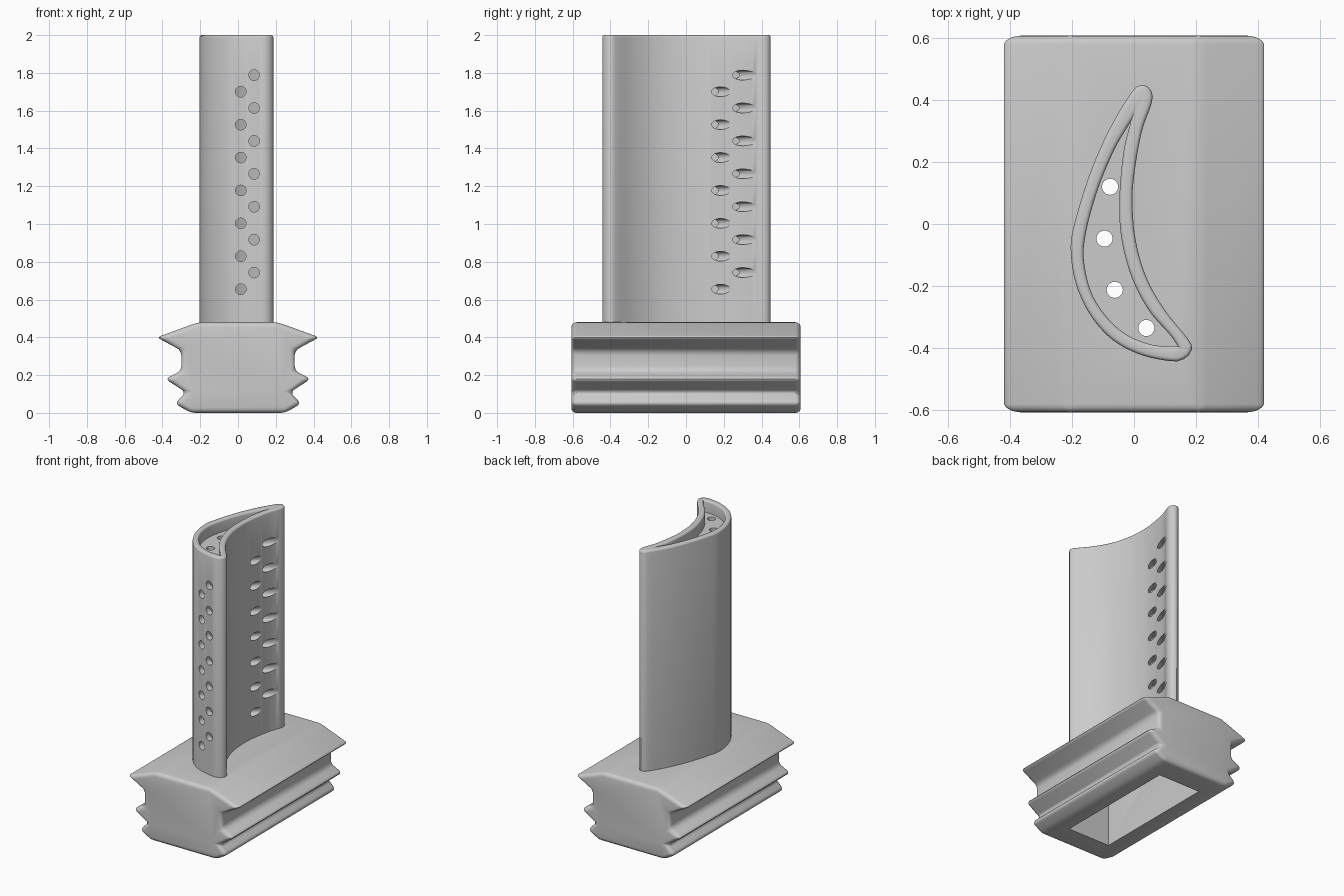
import bpy, bmesh, math
from mathutils import Vector

if "Cube" in bpy.data.objects:
    bpy.data.objects.remove(bpy.data.objects["Cube"])

HALF = 56  # outline points per side of the airfoil


def finish(bm, name):
    bmesh.ops.recalc_face_normals(bm, faces=bm.faces)
    me = bpy.data.meshes.new(name)
    bm.to_mesh(me)
    bm.free()
    ob = bpy.data.objects.new(name, me)
    bpy.context.collection.objects.link(ob)
    return ob


def spline(pts, before, after):
    """Smooth curve through pts, resampled to HALF even steps (last point left out)."""
    p = [Vector(v) for v in [before, *pts, after]]
    fine = []
    for a, b, c, d in zip(p, p[1:], p[2:], p[3:]):
        for k in range(24):
            t = k / 24
            fine.append(0.5 * (2 * b + (c - a) * t + (2 * a - 5 * b + 4 * c - d) * t**2
                               + (3 * b - a - 3 * c + d) * t**3))
    fine.append(p[-2])
    dist = [0.0]
    for a, b in zip(fine, fine[1:]):
        dist.append(dist[-1] + (b - a).length)
    out, j = [], 0
    for i in range(HALF):
        s = dist[-1] * i / HALF
        while dist[j + 1] < s:
            j += 1
        out.append(fine[j].lerp(fine[j + 1], (s - dist[j]) / (dist[j + 1] - dist[j])))
    return out


def loft(sections):
    """Join (outline, z) rings with quads and cap both ends."""
    bm = bmesh.new()
    rings = [[bm.verts.new((v.x, v.y, z)) for v in loop] for loop, z in sections]
    n = len(rings[0])
    for a, b in zip(rings, rings[1:]):
        for i in range(n):
            bm.faces.new((a[i], a[(i + 1) % n], b[(i + 1) % n], b[i]))
    bm.faces.new(rings[0])
    bm.faces.new(rings[-1])
    return bm, rings


def drill(bm, start, end, r=0.028):
    """Add a cylinder between two points."""
    a, b = Vector(start), Vector(end)
    d = b - a
    m = d.to_track_quat('Z', 'Y').to_matrix().to_4x4()
    m.translation = (a + b) / 2
    bmesh.ops.create_cone(bm, cap_ends=True, segments=24, radius1=r, radius2=r,
                          depth=d.length, matrix=m)


def activate(ob):
    bpy.ops.object.select_all(action='DESELECT')
    ob.select_set(True)
    bpy.context.view_layer.objects.active = ob


def cut(ob, cutter):
    cutter.hide_render = True
    mod = ob.modifiers.new("cut", 'BOOLEAN')
    mod.operation, mod.solver, mod.object = 'DIFFERENCE', 'EXACT', cutter
    activate(ob)
    bpy.ops.object.modifier_apply(modifier=mod.name)
    bpy.data.objects.remove(cutter)


# Airfoil outlines, trailing edge to leading edge and back
back = [(0.03, 0.448), (-0.005, 0.428), (-0.08, 0.304), (-0.143, 0.16), (-0.19, 0.008),
        (-0.204, -0.08), (-0.188, -0.19), (-0.143, -0.29), (-0.072, -0.371),
        (0.018, -0.42), (0.12, -0.442), (0.163, -0.434), (0.187, -0.404)]
belly = [(0.187, -0.404), (0.175, -0.372), (0.098, -0.275), (0.04, -0.172), (0.005, -0.05),
         (-0.005, 0.08), (0.005, 0.19), (0.027, 0.304), (0.057, 0.39), (0.056, 0.428),
         (0.03, 0.448)]
outer = spline(back, belly[-2], belly[1]) + spline(belly, back[-2], back[1])
in_back = [(-0.011, 0.33), (-0.063, 0.24), (-0.117, 0.11), (-0.156, -0.034), (-0.16, -0.13),
           (-0.127, -0.243), (-0.047, -0.34), (0.05, -0.387), (0.142, -0.394)]
in_belly = [(0.142, -0.394), (0.114, -0.355), (0.05, -0.281), (-0.005, -0.178),
            (-0.04, -0.05), (-0.047, 0.08), (-0.034, 0.23), (-0.011, 0.33)]
inner = (spline(in_back, (0.03, 0.41), (0.2, -0.39))
         + spline(in_belly, (0.16, -0.42), (0.005, 0.42)))

# Hollow blade with a recessed tip and rounded rim
bm, rings = loft([(inner, 1.87), (inner, 0.47), (outer, 0.47),
                  (outer, 2.0), (inner, 2.0), (inner, 1.92)])
rim = []
for ring in rings[3:5]:
    for i, v in enumerate(ring):
        rim.append(bm.edges.get((v, ring[(i + 1) % len(ring)])))
bmesh.ops.recalc_face_normals(bm, faces=bm.faces)
bmesh.ops.bevel(bm, geom=rim, offset=0.012, offset_type='OFFSET', segments=3,
                profile=0.5, affect='EDGES', clamp_overlap=False)
blade = finish(bm, "blade")

# Cooling holes: two staggered columns at the leading edge and on the hollow side
bm = bmesh.new()
for i in range(7):
    low, high = 0.655 + 0.1742 * i, 0.743 + 0.1742 * i
    drill(bm, (0.015, -0.5, low), (0.015, -0.33, low))
    drill(bm, (0.085, -0.5, high), (0.085, -0.36, high))
    for x, y, z in ((0.003, 0.183, low), (0.025, 0.30, high)):
        d = Vector((0.64, 0.77, 0))
        p = Vector((x, y, z))
        drill(bm, p - d * 0.10, p + d * 0.12, 0.026)
# Tip floor holes
for x, y in ((-0.077, 0.12), (-0.095, -0.047), (-0.062, -0.212), (0.04, -0.335)):
    drill(bm, (x, y, 1.83), (x, y, 1.96), 0.026)
cut(blade, finish(bm, "hole_drills"))

# Fir-tree root: mirrored profile extruded along y, all edges rounded
side = [(0.21, 0.48), (0.43, 0.40), (0.30, 0.33), (0.30, 0.222), (0.385, 0.18),
        (0.275, 0.108), (0.335, 0.05), (0.25, 0.0)]
profile = side + [(-x, z) for x, z in reversed(side)]
bm = bmesh.new()
face = bm.faces.new([bm.verts.new((x, -0.607, z)) for x, z in profile])
ext = bmesh.ops.extrude_face_region(bm, geom=[face])
bmesh.ops.translate(bm, vec=(0, 1.214, 0),
                    verts=[g for g in ext["geom"] if isinstance(g, bmesh.types.BMVert)])
root = finish(bm, "root")
bev = root.modifiers.new("round", 'BEVEL')
bev.width, bev.segments, bev.limit_method, bev.angle_limit = 0.027, 4, 'ANGLE', math.radians(15)
activate(root)
bpy.ops.object.modifier_apply(modifier=bev.name)

# Pocket under the root, opening into the blade cavity
bm = bmesh.new()
bmesh.ops.create_cube(bm, size=1)
bmesh.ops.scale(bm, vec=(0.32, 0.88, 0.6), verts=bm.verts)
bmesh.ops.translate(bm, vec=(0, 0, 0.08), verts=bm.verts)
cut(root, finish(bm, "pocket_cutter"))
cut(root, finish(loft([(inner, 0.3), (inner, 0.6)])[0], "passage_cutter"))

for ob in (blade, root):
    activate(ob)
    bpy.ops.object.shade_smooth_by_angle(angle=math.radians(35))
